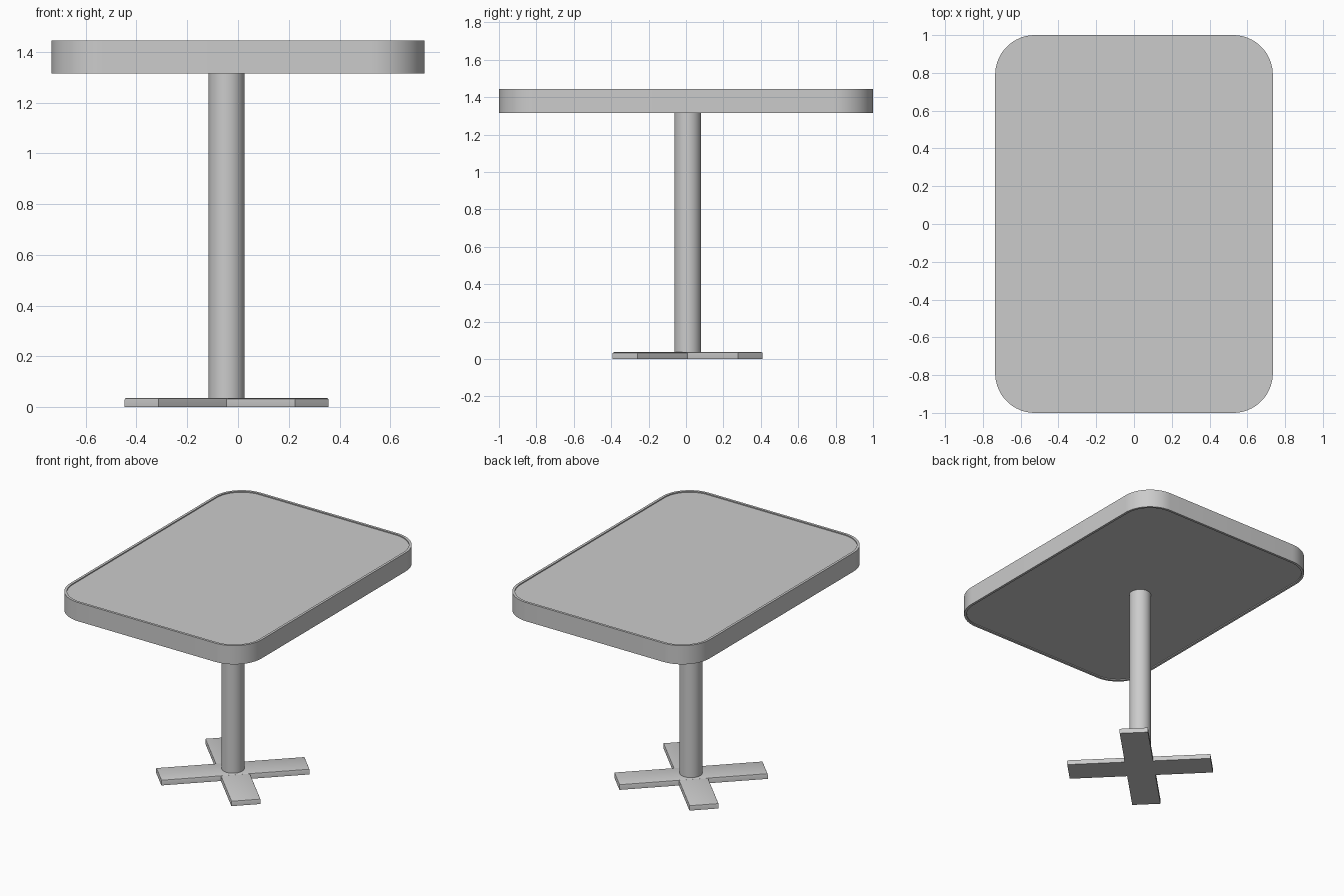
import bpy, bmesh, math

if "Cube" in bpy.data.objects:
    bpy.data.objects.remove(bpy.data.objects["Cube"])

CX, CY = -0.045, 0.009  # pedestal centre


def finish(name, bm):
    bmesh.ops.recalc_face_normals(bm, faces=bm.faces)
    me = bpy.data.meshes.new(name)
    bm.to_mesh(me)
    bm.free()
    ob = bpy.data.objects.new(name, me)
    bpy.context.collection.objects.link(ob)
    bpy.ops.object.select_all(action='DESELECT')
    ob.select_set(True)
    bpy.context.view_layer.objects.active = ob
    bpy.ops.object.shade_smooth_by_angle(angle=math.radians(30))
    return ob


def rounded_rect(hx, hy, r, seg=16):
    pts = []
    for q, (sx, sy) in enumerate([(1, 1), (-1, 1), (-1, -1), (1, -1)]):
        for i in range(seg + 1):
            a = math.pi / 2 * (q + i / seg)
            pts.append((sx * (hx - r) + r * math.cos(a),
                        sy * (hy - r) + r * math.sin(a)))
    return pts


# Tabletop: rounded slab with a thin raised rim above and below
bm = bmesh.new()
rings = []
for inset, z in [(0.017, 1.322), (0.017, 1.315), (0, 1.315),
                 (0, 1.445), (0.017, 1.445), (0.017, 1.438)]:
    pts = rounded_rect(0.735 - inset, 1.0 - inset, 0.21 - inset)
    rings.append([bm.verts.new((x, y, z)) for x, y in pts])
for a, b in zip(rings, rings[1:]):
    n = len(a)
    for i in range(n):
        j = (i + 1) % n
        bm.faces.new((a[i], a[j], b[j], b[i]))
bm.faces.new(rings[0])
bm.faces.new(rings[-1])
finish("tabletop", bm)

# Central column
bm = bmesh.new()
bmesh.ops.create_cone(bm, cap_ends=True, segments=48, radius1=0.0715,
                      radius2=0.0715, depth=1.29)
ob = finish("column", bm)
ob.location = (CX, CY, 0.033 + 1.29 / 2)

# Crossed foot bars, set diagonally, with softened top edges
for name, angle, h in [("foot_bar_upper", 45, 0.037), ("foot_bar_lower", -45, 0.035)]:
    bm = bmesh.new()
    bmesh.ops.create_cube(bm, size=1)
    for v in bm.verts:
        v.co = (v.co.x * 0.948, v.co.y * 0.187, (v.co.z + 0.5) * h)
    top = [e for e in bm.edges if all(v.co.z > h / 2 for v in e.verts)]
    bmesh.ops.bevel(bm, geom=top, offset=0.006, segments=2, profile=0.5,
                    affect='EDGES')
    ob = finish(name, bm)
    ob.location = (CX, CY, 0)
    ob.rotation_euler.z = math.radians(angle)
